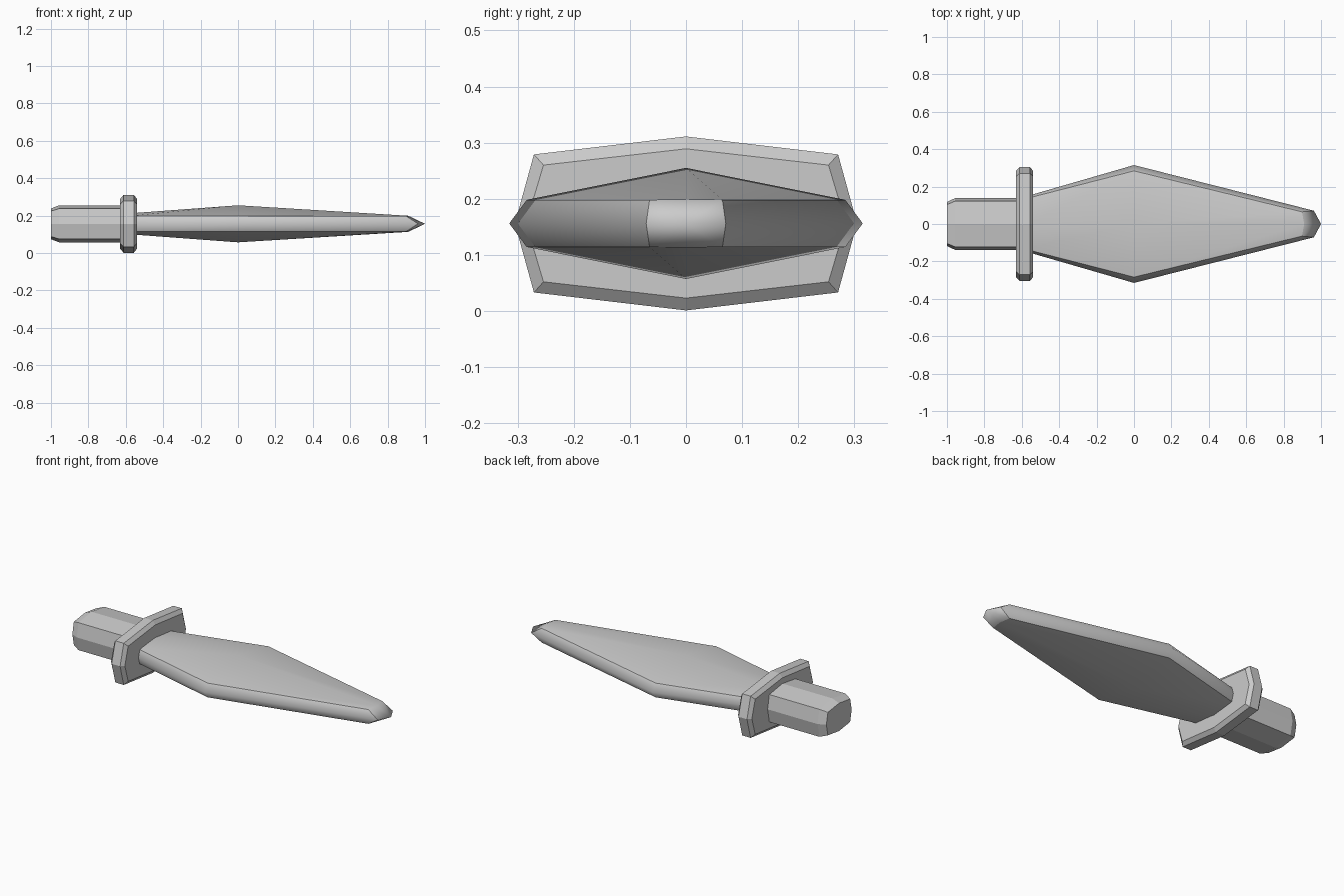
import bpy, bmesh

if "Cube" in bpy.data.objects:
    bpy.data.objects.remove(bpy.data.objects["Cube"])

ZC = 0.156  # height of the long axis


def loft(name, rings, tip=None, sharp=None):
    """Skin closed rings of (x, y, z); the far end is capped or drawn to a tip."""
    bm = bmesh.new()
    loops = [[bm.verts.new((x, y, z + ZC)) for x, y, z in r] for r in rings]
    n = len(loops[0])
    for a, b in zip(loops, loops[1:]):
        for i in range(n):
            j = (i + 1) % n
            bm.faces.new((a[i], a[j], b[j], b[i]))
    bm.faces.new(loops[0])
    if tip:
        t = bm.verts.new((tip[0], tip[1], tip[2] + ZC))
        for i in range(n):
            bm.faces.new((loops[-1][i], loops[-1][(i + 1) % n], t))
    else:
        bm.faces.new(loops[-1])
    bmesh.ops.recalc_face_normals(bm, faces=bm.faces[:])
    if sharp:
        for f in bm.faces:
            f.smooth = True
        sharp_edges = [e for pair in sharp(loops) for e in [bm.edges.get(pair)] if e]
        for e in sharp_edges:
            e.smooth = False
    me = bpy.data.meshes.new(name)
    bm.to_mesh(me)
    bm.free()
    ob = bpy.data.objects.new(name, me)
    bpy.context.collection.objects.link(ob)
    return ob


def octagon(x, side, corner_y, corner_z, top):
    return [(x, 0, top), (x, corner_y, corner_z), (x, side, 0), (x, corner_y, -corner_z),
            (x, 0, -top), (x, -corner_y, -corner_z), (x, -side, 0), (x, -corner_y, corner_z)]


# grip with chamfered butt
loft("grip", [octagon(-1.0, 0.118, 0.104, 0.068, 0.082),
              octagon(-0.957, 0.138, 0.122, 0.081, 0.099),
              octagon(-0.59, 0.138, 0.122, 0.081, 0.099)])

# guard plate with chamfered rims
outer, inner = (0.305, 0.271, 0.123, 0.155), (0.285, 0.254, 0.104, 0.133)
loft("guard", [octagon(-0.63, *inner), octagon(-0.612, *outer),
               octagon(-0.557, *outer), octagon(-0.54, *inner)])


# blade: slightly domed faces with a bevelled cutting edge
def section(xm, h, xi, yi, xo, yo, rim=0.042):
    return [(xm, 0, h), (xi, yi, rim), (xo, yo, 0), (xi, yi, -rim),
            (xm, 0, -h), (xi, -yi, -rim), (xo, -yo, 0), (xi, -yi, rim)]


def blade_sharp(loops):
    pairs = []
    for a, b in zip(loops, loops[1:]):
        pairs += [(a[i], b[i]) for i in (1, 3, 5, 7)]
    end = loops[-1]
    pairs += [(end[i], end[(i + 1) % 8]) for i in range(8)]
    pairs += [(loops[0][i], loops[0][(i + 1) % 8]) for i in range(8)]
    return pairs


loft("blade", [section(-0.58, 0.056, -0.58, 0.135, -0.58, 0.147),
               section(0, 0.099, 0, 0.284, 0, 0.315),
               section(0.91, 0.043, 0.898, 0.065, 0.962, 0.071)],
     tip=(1.0, 0, 0), sharp=blade_sharp)
